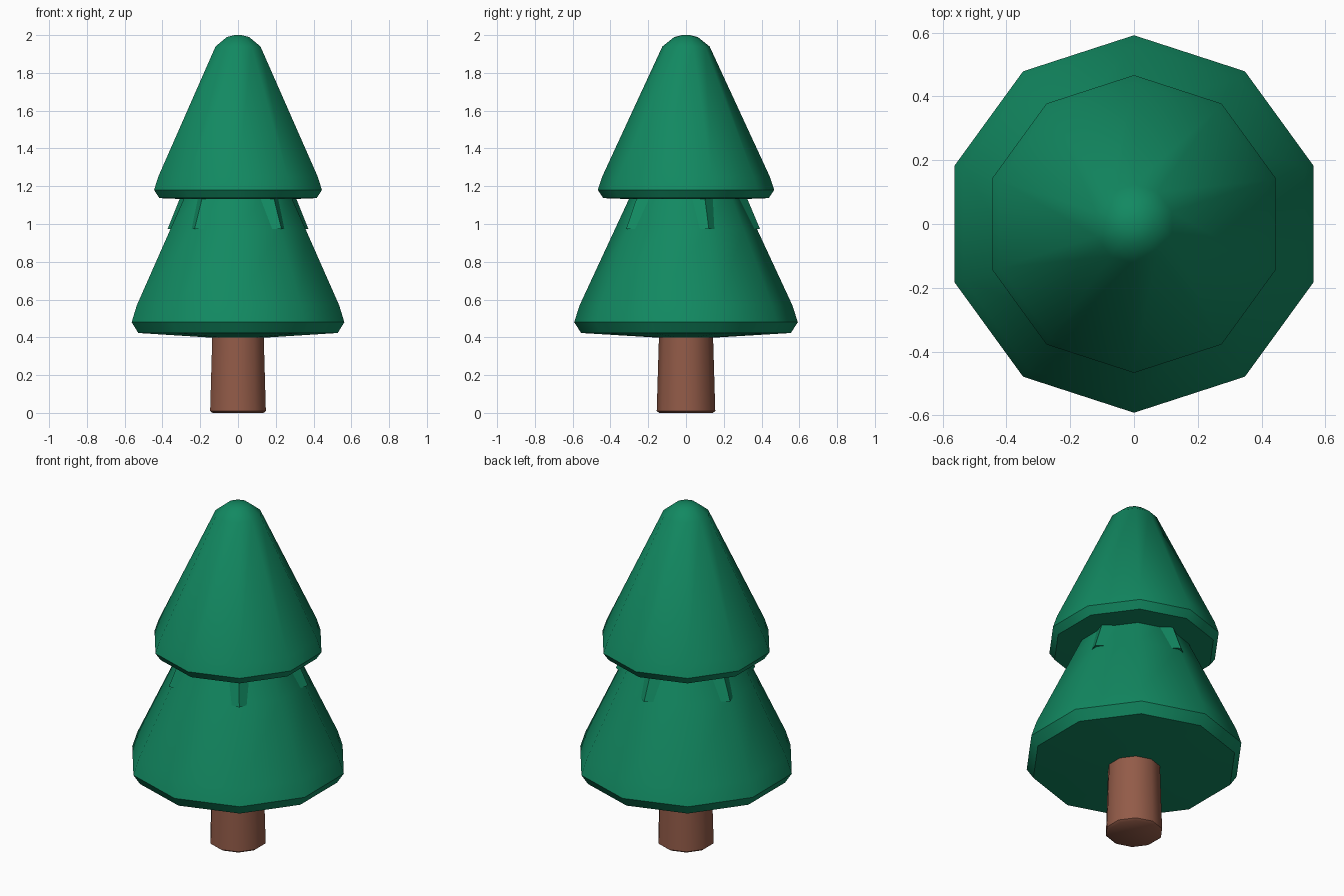
import bpy, bmesh, math

if "Cube" in bpy.data.objects:
    bpy.data.objects.remove(bpy.data.objects["Cube"])

def material(name, rgb):
    m = bpy.data.materials.new(name)
    m.diffuse_color = (*rgb, 1)
    m.use_nodes = True
    m.node_tree.nodes["Principled BSDF"].inputs["Base Color"].default_value = m.diffuse_color
    return m

GREEN = material("pine green", (0.006, 0.25, 0.12))
BROWN = material("bark brown", (0.29, 0.105, 0.065))

def lathe(name, profile, sides, mat, angle=40):
    """Revolve (radius, z) points, with one corner pointing to +y; ends are capped."""
    bm = bmesh.new()
    rings = []
    for r, z in profile:
        rings.append([bm.verts.new((r * math.cos(math.pi / 2 + math.tau * i / sides),
                                    r * math.sin(math.pi / 2 + math.tau * i / sides), z))
                      for i in range(sides)])
    for a, b in zip(rings, rings[1:]):
        for i in range(sides):
            j = (i + 1) % sides
            bm.faces.new((a[i], a[j], b[j], b[i]))
    bm.faces.new(rings[0][::-1])
    bm.faces.new(rings[-1])
    bmesh.ops.recalc_face_normals(bm, faces=bm.faces)
    me = bpy.data.meshes.new(name)
    bm.to_mesh(me)
    bm.free()
    me.materials.append(mat)
    ob = bpy.data.objects.new(name, me)
    bpy.context.collection.objects.link(ob)
    bpy.ops.object.select_all(action='DESELECT')
    ob.select_set(True)
    bpy.context.view_layer.objects.active = ob
    bpy.ops.object.shade_smooth_by_angle(angle=math.radians(angle))
    return ob

# Trunk with a tiny bevel at the foot
lathe("trunk", [(0.142, 0.0), (0.155, 0.01), (0.143, 0.41)], 10, BROWN)

# Lower skirt of branches, running up inside the upper one
lathe("lower_foliage", [(0.14, 0.398), (0.555, 0.423), (0.592, 0.48), (0.563, 0.57),
                        (0.375, 0.975), (0.275, 1.19)], 10, GREEN)

# Five-sided collar whose corners poke out between the skirts
lathe("collar", [(0.392, 0.973), (0.328, 1.125), (0.30, 1.19)], 5, GREEN)

# Upper skirt with a rounded tip
lathe("upper_foliage", [(0.12, 1.125), (0.438, 1.137), (0.467, 1.18), (0.444, 1.25),
                        (0.125, 1.94), (0.062, 1.99), (0.02, 2.0)], 10, GREEN)
